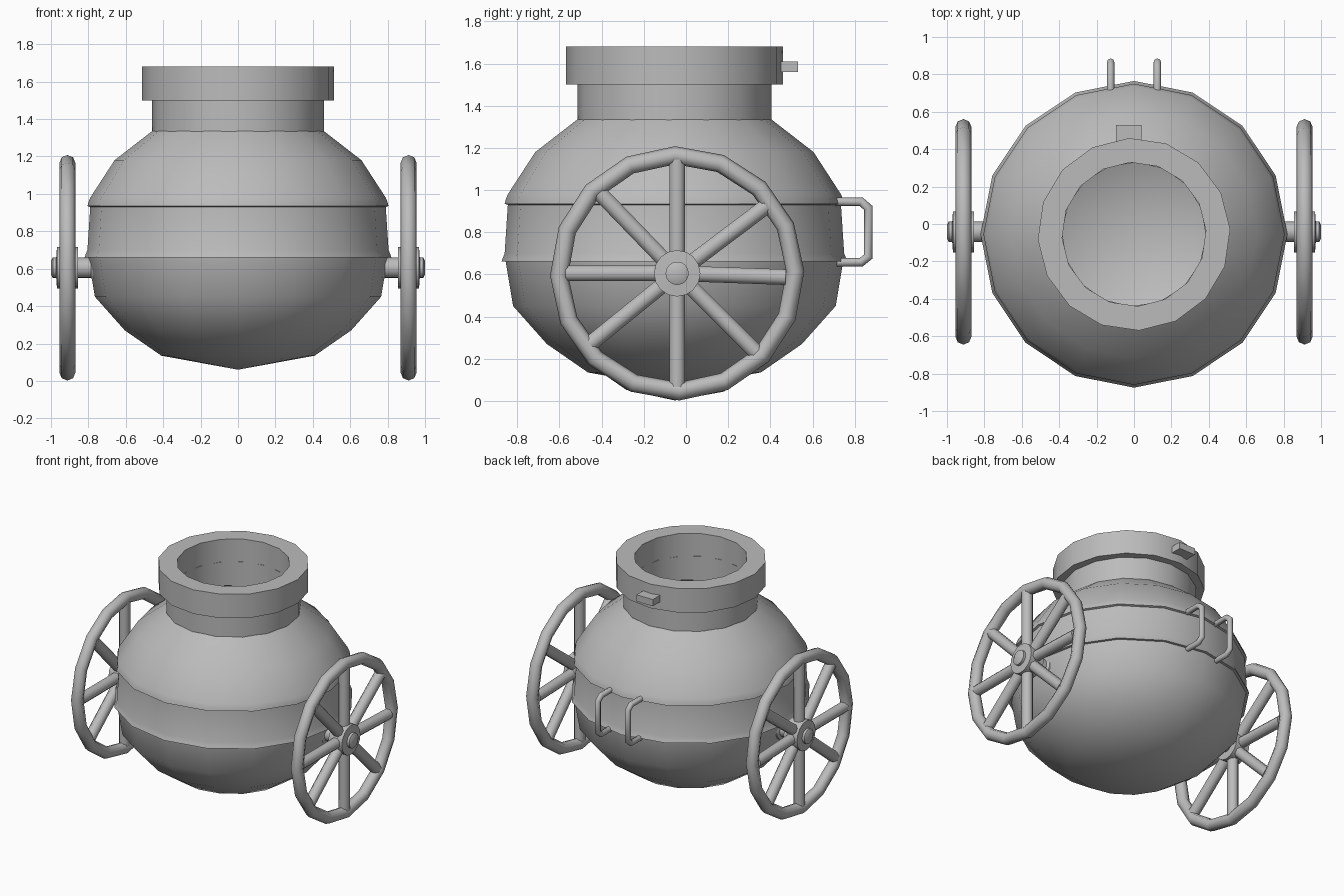
import bpy, bmesh, math
from mathutils import Matrix, Vector

if "Cube" in bpy.data.objects:
    bpy.data.objects.remove(bpy.data.objects["Cube"])

iron = bpy.data.materials.new("iron grey")
iron.diffuse_color = (0.50, 0.50, 0.50, 1)
iron.use_nodes = True
iron.node_tree.nodes["Principled BSDF"].inputs["Base Color"].default_value = iron.diffuse_color


def finish(name, bm, angle=35):
    bmesh.ops.recalc_face_normals(bm, faces=bm.faces)
    me = bpy.data.meshes.new(name)
    bm.to_mesh(me)
    bm.free()
    ob = bpy.data.objects.new(name, me)
    bpy.context.collection.objects.link(ob)
    me.materials.append(iron)
    bpy.ops.object.select_all(action='DESELECT')
    ob.select_set(True)
    bpy.context.view_layer.objects.active = ob
    bpy.ops.object.shade_smooth_by_angle(angle=math.radians(angle))
    return ob


def lathe(name, profile, sides, matrix, turn=0.0, closed=False, angle=35):
    """Revolve (radius, height) points around local z."""
    bm = bmesh.new()
    rings = []
    for r, h in profile:
        if r == 0:
            rings.append([bm.verts.new((0, 0, h))] * sides)
        else:
            rings.append([bm.verts.new((r * math.cos(a), r * math.sin(a), h))
                          for a in (turn + math.tau * i / sides for i in range(sides))])
    pairs = list(zip(rings, rings[1:]))
    if closed:
        pairs.append((rings[-1], rings[0]))
    for a, b in pairs:
        for i in range(sides):
            j = (i + 1) % sides
            bm.faces.new(list(dict.fromkeys((a[i], a[j], b[j], b[i]))))
    bm.transform(matrix)
    return finish(name, bm, angle)


def rod(name, a, b, r, sides=8):
    a, b = Vector(a), Vector(b)
    d = b - a
    m = Matrix.Translation(a) @ d.to_track_quat('Z', 'Y').to_matrix().to_4x4()
    return lathe(name, [(0, 0), (r, 0), (r, d.length), (0, d.length)], sides, m, math.pi / sides, angle=50)


def tube(name, path, r, sides=8):
    """Sweep a round section along a path lying in a plane of constant x."""
    bm = bmesh.new()
    pts = [Vector(p) for p in path]
    rings = []
    for i, p in enumerate(pts):
        d0 = (p - pts[i - 1]).normalized() if i else (pts[1] - p).normalized()
        d1 = (pts[i + 1] - p).normalized() if i < len(pts) - 1 else d0
        t = (d0 + d1).normalized()
        side = Vector((1, 0, 0))
        up = t.cross(side) / max(t.dot(d0), 0.3)
        rings.append([bm.verts.new(p + r * (math.cos(a) * side + math.sin(a) * up))
                      for a in (math.tau * k / sides for k in range(sides))])
    for a, b in zip(rings, rings[1:]):
        for k in range(sides):
            j = (k + 1) % sides
            bm.faces.new((a[k], a[j], b[j], b[k]))
    bm.faces.new(rings[0])
    bm.faces.new(rings[-1])
    return finish(name, bm, 50)


CY = -0.055
centre = Matrix.Translation((0, CY, 0))

# round pot with raised bands, hollow inside
lathe("pot", [(0, 0.06), (0.41, 0.135), (0.605, 0.27), (0.765, 0.45), (0.80, 0.66),
              (0.82, 0.66), (0.815, 0.675), (0.805, 0.70), (0.79, 0.93), (0.805, 0.935),
              (0.80, 0.955), (0.79, 0.98), (0.66, 1.18), (0.46, 1.335),
              (0.385, 1.335), (0.62, 1.17), (0.75, 0.97), (0.77, 0.66), (0.73, 0.46),
              (0.58, 0.295), (0.39, 0.165), (0, 0.095)], 16, centre)
# neck and thick mouth ring
lathe("neck", [(0.46, 1.33), (0.46, 1.51), (0.385, 1.51), (0.385, 1.33)], 16, centre,
      math.radians(-2), True)
lathe("mouth_ring", [(0.515, 1.50), (0.515, 1.68), (0.385, 1.68), (0.385, 1.50)], 16, centre,
      math.radians(3), True)

# priming tab at the back of the mouth
bm = bmesh.new()
bmesh.ops.create_cube(bm, size=1)
bm.transform(Matrix.Translation((-0.028, 0.46, 1.585)) @ Matrix.Diagonal((0.135, 0.14, 0.05, 1)))
finish("mouth_tab", bm)

# two handles at the back
for x, side in ((-0.125, "left"), (0.125, "right")):
    yz = [(0.70, 0.945), (0.83, 0.945), (0.865, 0.915), (0.865, 0.685), (0.83, 0.657), (0.70, 0.657)]
    tube("handle_" + side, [(x, y, z) for y, z in yz], 0.02)

# wheels, hubs and axles on both sides
WY, WZ, WX = -0.042, 0.605, 0.912
spokes = [(-2, 0.515), (37, 0.53), (90, 0.54), (134, 0.53), (180, 0.53), (219, 0.53), (270, 0.54), (315, 0.53)]
for s, side in ((-1, "left"), (1, "right")):
    axis = Matrix.Translation((0, WY, WZ)) @ Matrix.Rotation(s * math.pi / 2, 4, 'Y')
    section = [(0.56 + 0.043 * math.cos(math.tau * k / 8), WX + 0.043 * math.sin(math.tau * k / 8))
               for k in range(8)]
    lathe("wheel_rim_" + side, section, 16, axis, math.radians(1), True, 50)
    lathe("hub_" + side, [(0, 0.855), (0.11, 0.855), (0.11, 0.968), (0.055, 0.972),
                          (0.055, 0.99), (0.035, 1.0), (0, 1.0)], 16, axis)
    lathe("axle_" + side, [(0, 0.66), (0.085, 0.66), (0.085, 0.755), (0.075, 0.775),
                           (0.055, 0.785), (0.055, 0.86), (0, 0.86)], 16, axis)
    for i, (deg, length) in enumerate(spokes):
        a = math.radians(deg)
        rod(f"spoke_{side}_{i + 1}", (s * WX, WY, WZ),
            (s * WX, WY + length * math.cos(a), WZ + length * math.sin(a)), 0.04)
